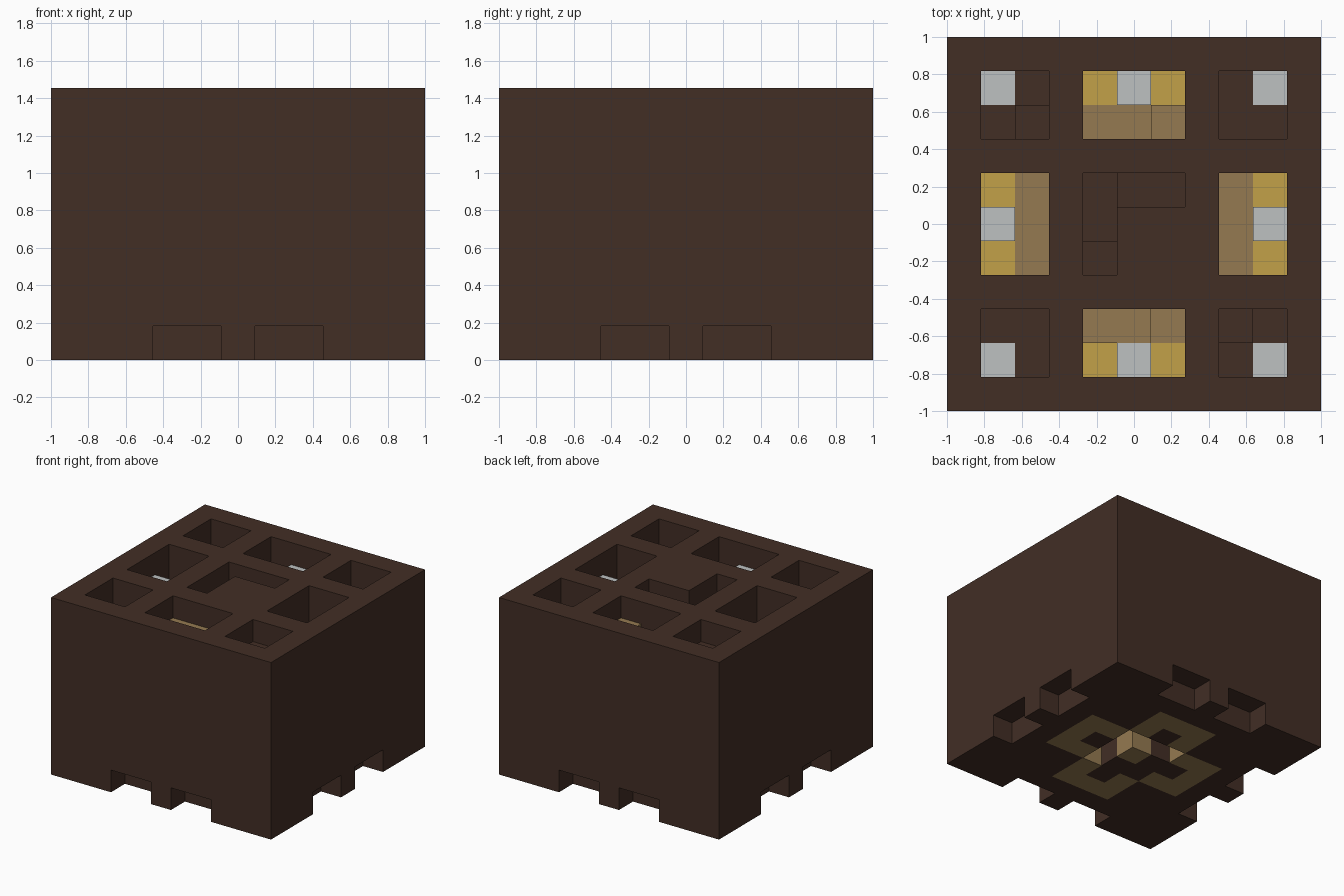
import bpy, bmesh
from mathutils import Vector

cube = bpy.data.objects.get("Cube")
if cube:
    bpy.data.objects.remove(cube, do_unlink=True)

SIDE, TALL = 11, 8
UNIT = 2 / SIDE


def material(name, rgb):
    linear = [((c / 255 + 0.055) / 1.055) ** 2.4 for c in rgb] + [1]
    mat = bpy.data.materials.new(name)
    mat.use_nodes = True
    mat.diffuse_color = linear
    bsdf = mat.node_tree.nodes["Principled BSDF"]
    bsdf.inputs["Base Color"].default_value = linear
    bsdf.inputs["Roughness"].default_value = 0.9
    return mat


MATS = {
    "block_body": material("dark brown", (66, 46, 37)),
    "tan_inlay": material("tan", (149, 122, 81)),
    "gold_tiles": material("gold", (194, 161, 72)),
    "silver_tiles": material("silver", (190, 193, 193)),
}

# Solid block, stored as a grid of cells that each belong to one part
cells = {(x, y, z): "block_body"
         for x in range(SIDE) for y in range(SIDE) for z in range(TALL)}


def turns(x, y):
    """The four quarter turns of a cell about the middle."""
    for _ in range(4):
        yield x, y
        x, y = SIDE - 1 - y, x


def sink(x, y, depth, part="block_body"):
    """Cut a pit from the top and colour its floor."""
    for z in range(TALL - depth, TALL):
        cells.pop((x, y, z), None)
    cells[x, y, TALL - depth - 1] = part


# Slots along the foot of every side
for along in (3, 4, 6, 7):
    for x, y in turns(along, 0):
        cells.pop((x, y, 0), None)

# Corner wells, with a silver tile in the outer corner
for a in (1, 2):
    for b in (1, 2):
        for x, y in turns(a, b):
            sink(x, y, 2, "silver_tiles" if a == b == 1 else "block_body")
for x, y in ((8, 2), (2, 8)):
    cells[x, y, TALL - 2] = "block_body"

# Side wells: gold, silver, gold along the outside, tan along the inside
for a in (4, 5, 6):
    for x, y in turns(a, 1):
        if a == 5:
            sink(x, y, 1, "silver_tiles")
        else:
            sink(x, y, 2, "gold_tiles")
    for x, y in turns(a, 2):
        sink(x, y, 2, "tan_inlay")
for x, y in ((4, 2), (5, 2), (6, 8)):
    cells[x, y, TALL - 2] = "tan_inlay"

# L-shaped well in the middle of the top
for y, depth in ((4, 1), (5, 2), (6, 2)):
    sink(4, y, depth)
for x in (5, 6):
    sink(x, 6, 1)

# Tan inlay on the underside: four U shapes and a centre square
cells[5, 5, 0] = "tan_inlay"
for a in (4, 5, 6):
    for b in (2, 3):
        if (a, b) != (5, 3):
            for x, y in turns(a, b):
                cells[x, y, 0] = "tan_inlay"

# L-shaped pit in the underside
for k in (4, 5, 6):
    cells.pop((k, 6, 0), None)
    cells.pop((6, k, 0), None)


def build(part):
    """Skin the open sides of all cells of one part."""
    bm = bmesh.new()
    origin = Vector((SIDE / 2, SIDE / 2, 0))
    for cell, owner in cells.items():
        if owner != part:
            continue
        mid = Vector(cell) + Vector((0.5, 0.5, 0.5)) - origin
        for axis in range(3):
            for sign in (-1, 1):
                n = Vector((0, 0, 0))
                n[axis] = sign
                if tuple(int(c + d) for c, d in zip(cell, n)) in cells:
                    continue
                u = Vector((0, 0, 0))
                u[(axis + 1) % 3] = 0.5
                v = n.cross(u)
                c = mid + n / 2
                bm.faces.new([bm.verts.new(p * UNIT) for p in
                              (c - u - v, c + u - v, c + u + v, c - u + v)])
    bmesh.ops.remove_doubles(bm, verts=bm.verts, dist=0.001)
    mesh = bpy.data.meshes.new(part)
    bm.to_mesh(mesh)
    bm.free()
    mesh.materials.append(MATS[part])
    obj = bpy.data.objects.new(part, mesh)
    bpy.context.scene.collection.objects.link(obj)


for part in MATS:
    build(part)
